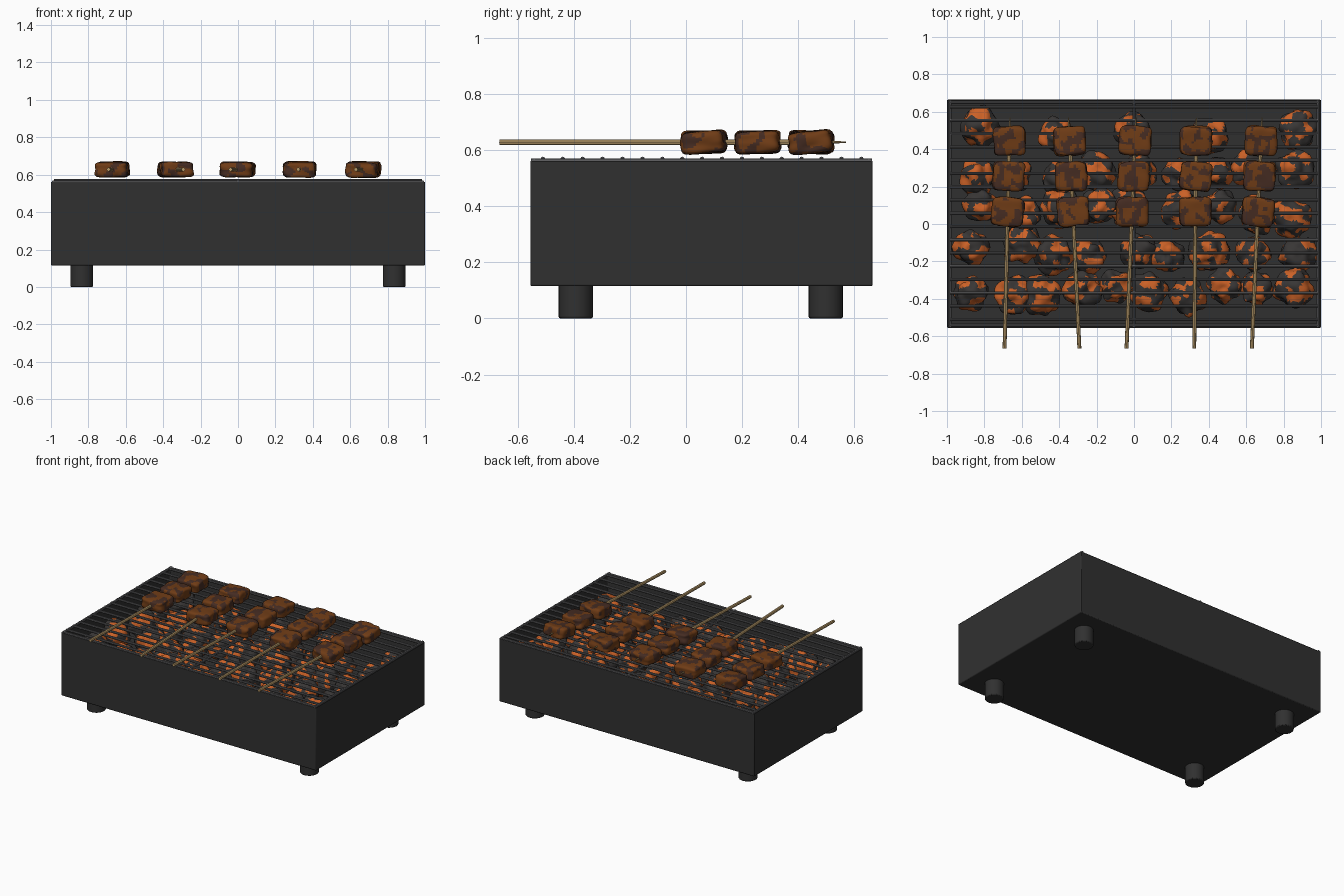
import bpy, bmesh, math, random
from mathutils import Vector, Matrix, noise

random.seed(4)
if "Cube" in bpy.data.objects:
    bpy.data.objects.remove(bpy.data.objects["Cube"])


def material(name, rgb):
    m = bpy.data.materials.new(name)
    m.use_nodes = True
    m.diffuse_color = (*rgb, 1)
    m.node_tree.nodes["Principled BSDF"].inputs["Base Color"].default_value = (*rgb, 1)
    return m


IRON = material("black iron", (0.03, 0.03, 0.03))
STEEL = material("grate steel", (0.1, 0.1, 0.105))
WOOD = material("bamboo", (0.5, 0.34, 0.15))
MEAT = material("grilled meat", (0.16, 0.045, 0.008))
CHAR = material("charred meat", (0.06, 0.025, 0.016))
COAL = material("charcoal", (0.04, 0.037, 0.036))
EMBER = material("glowing ember", (0.6, 0.12, 0.02))


def finish(name, bm, mats, angle=40):
    mesh = bpy.data.meshes.new(name)
    bm.normal_update()
    bm.to_mesh(mesh)
    bm.free()
    ob = bpy.data.objects.new(name, mesh)
    bpy.context.collection.objects.link(ob)
    for m in mats:
        mesh.materials.append(m)
    bpy.ops.object.select_all(action="DESELECT")
    ob.select_set(True)
    bpy.context.view_layer.objects.active = ob
    bpy.ops.object.shade_smooth_by_angle(angle=math.radians(angle))
    return ob


def rod(bm, a, b, r1, r2=None, sides=8):
    a, b = Vector(a), Vector(b)
    turn = (b - a).to_track_quat("Z", "Y").to_matrix().to_4x4()
    bmesh.ops.create_cone(bm, cap_ends=True, segments=sides, radius1=r1,
                          radius2=r1 if r2 is None else r2, depth=(b - a).length,
                          matrix=Matrix.Translation((a + b) / 2) @ turn)


def patch(bm, cutoff, scale):
    """Give faces the second colour where a noise field is high."""
    shift = Vector([random.uniform(-50, 50) for _ in range(3)])
    for f in bm.faces:
        value = noise.noise(f.calc_center_median() * scale + shift)
        f.material_index = int(value > cutoff)


# Body: open trough with thin walls
FRONT, BACK, BASE, TOP = -0.555, 0.665, 0.115, 0.565
MID = (FRONT + BACK) / 2
bm = bmesh.new()
bmesh.ops.create_cube(bm, size=1, matrix=Matrix.Translation((0, MID, (BASE + TOP) / 2))
                      @ Matrix.Diagonal((2, BACK - FRONT, TOP - BASE, 1)))
bm.normal_update()
lid = max(bm.faces, key=lambda f: f.calc_center_median().z)
bmesh.ops.inset_region(bm, faces=[lid], thickness=0.022)
bmesh.ops.translate(bm, verts=lid.verts, vec=(0, 0, -0.25))
# raise walls: the rim keeps its height, only the floor sinks
body = finish("fire_box", bm, [IRON])
bevel = body.modifiers.new("soft edges", "BEVEL")
bevel.width, bevel.segments = 0.006, 2

# Feet
for side, x in (("right", -0.835), ("left", 0.835)):
    for end, y in (("front", -0.393), ("back", 0.498)):
        bm = bmesh.new()
        rod(bm, (x, y, 0), (x, y, BASE + 0.01), 0.061, sides=24)
        foot = finish(f"{end}_{side}_foot", bm, [IRON])
        bevel = foot.modifiers.new("soft edges", "BEVEL")
        bevel.width, bevel.segments, bevel.limit_method = 0.006, 2, "ANGLE"

# Grate: frame, centre support and cross bars
bm = bmesh.new()
for x in (-0.986, 0, 0.986):
    rod(bm, (x, FRONT + 0.002, 0.561), (x, BACK - 0.002, 0.561), 0.009)
for y in (FRONT + 0.014, BACK - 0.014):
    rod(bm, (-0.992, y, 0.561), (0.992, y, 0.561), 0.009)
BARS = 17
for i in range(BARS):
    y = -0.51 + i * 1.135 / (BARS - 1)
    rod(bm, (-0.985, y, 0.568), (0.985, y, 0.568), 0.0085)
finish("grate", bm, [STEEL])

# Coals: lumpy balls in loose rows, sparser at the back
rows = [(-0.36, 10), (-0.14, 9), (0.07, 9), (0.26, 9), (0.5, 5)]
for row, (y0, count) in enumerate(rows):
    for i in range(count):
        x = -0.85 + 1.7 * i / (count - 1) + random.uniform(-0.04, 0.04)
        r = random.uniform(0.085, 0.105)
        bm = bmesh.new()
        bmesh.ops.create_icosphere(bm, subdivisions=4, radius=1)
        shift = Vector((row * 7, i * 5, 3))
        for v in bm.verts:
            v.co *= r * (1 + 0.3 * noise.noise(v.co * 1.7 + shift))
        patch(bm, 0.06, 17)
        place = Vector((x, y0 + random.uniform(-0.035, 0.035), random.uniform(0.4, 0.43)))
        bmesh.ops.translate(bm, verts=bm.verts, vec=place)
        finish(f"coal_{row + 1}_{i + 1}", bm, [COAL, EMBER])

# Skewers: x at the handle end and at the tip, each with three chunks of meat
HANDLE, TIP, LEVEL = -0.665, 0.57, 0.628
for n, (xa, xb) in enumerate([(-0.692, -0.663), (-0.292, -0.35), (-0.04, 0.01),
                              (0.322, 0.333), (0.63, 0.685)], 1):
    at = lambda y: Vector((xa + (xb - xa) * (y - HANDLE) / (TIP - HANDLE), y, LEVEL))
    bm = bmesh.new()
    rod(bm, at(HANDLE), at(0.46), 0.0105)
    rod(bm, at(0.46), at(TIP), 0.0105, 0.002)
    finish(f"skewer_{n}", bm, [WOOD])

    for k, y in enumerate((0.065, 0.255, 0.445), 1):
        bm = bmesh.new()
        bmesh.ops.create_cube(bm, size=2)
        bmesh.ops.subdivide_edges(bm, edges=bm.edges, cuts=13, use_grid_fill=True)
        shift = Vector((n * 3, k * 9, 1))
        for v in bm.verts:
            # superellipsoid rounding, then a little lumpiness
            v.co /= sum(abs(c) ** 6 for c in v.co) ** (1 / 6)
            v.co *= 1 + 0.1 * noise.noise(v.co * 1.2 + shift)
            v.co = Vector((v.co.x * 0.085, v.co.y * 0.078, v.co.z * 0.04))
        patch(bm, 0.08, 22)
        # seared sides darken more than the top
        for f in bm.faces:
            if f.normal.z > 0.6 and random.random() < 0.0:
                f.material_index = 0
        turn = (Matrix.Rotation(random.uniform(-0.12, 0.12), 4, "X")
                @ Matrix.Rotation(random.uniform(-0.1, 0.1), 4, "Z"))
        bmesh.ops.transform(bm, verts=bm.verts, matrix=Matrix.Translation(at(y)) @ turn)
        finish(f"meat_{n}_{k}", bm, [MEAT, CHAR], 60)
